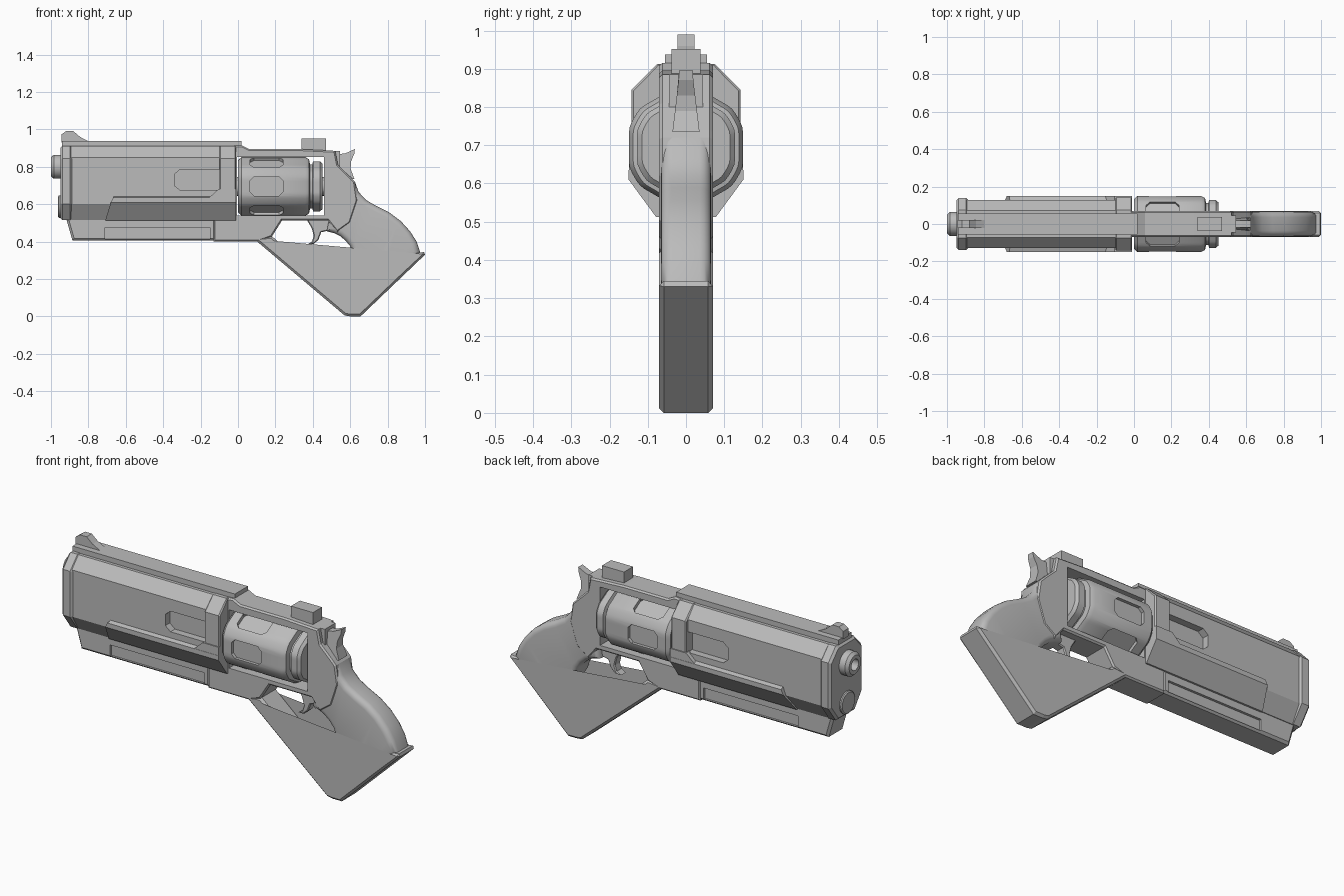
import bpy, bmesh, math
from mathutils import Matrix, Vector

if "Cube" in bpy.data.objects:
    bpy.data.objects.remove(bpy.data.objects["Cube"])

gray = bpy.data.materials.new("gunmetal gray")
gray.diffuse_color = (0.5, 0.5, 0.5, 1)
gray.use_nodes = True
gray.node_tree.nodes["Principled BSDF"].inputs["Base Color"].default_value = gray.diffuse_color


def finish(bm, name, smooth=False):
    bmesh.ops.recalc_face_normals(bm, faces=bm.faces)
    mesh = bpy.data.meshes.new(name)
    bm.to_mesh(mesh)
    bm.free()
    mesh.materials.append(gray)
    ob = bpy.data.objects.new(name, mesh)
    bpy.context.collection.objects.link(ob)
    if smooth:
        shade(ob)
    return ob


def shade(ob):
    bpy.ops.object.select_all(action='DESELECT')
    ob.select_set(True)
    bpy.context.view_layer.objects.active = ob
    bpy.ops.object.shade_smooth_by_angle(angle=math.radians(35))


def prism(name, pts, lo, hi, axis='y', bevel=0, seg=1, smooth=False):
    """Extrude a profile along y (points are x, z) or along x (points are y, z)."""
    bm = bmesh.new()
    def put(a, b, t):
        return (a, t, b) if axis == 'y' else (t, a, b)
    caps = [[bm.verts.new(put(a, b, t)) for a, b in pts] for t in (lo, hi)]
    faces = [bm.faces.new(c) for c in caps]
    n = len(pts)
    for i in range(n):
        j = (i + 1) % n
        bm.faces.new((caps[0][i], caps[0][j], caps[1][j], caps[1][i]))
    bmesh.ops.recalc_face_normals(bm, faces=bm.faces)
    if bevel:
        edges = {e for f in faces for e in f.edges}
        bmesh.ops.bevel(bm, geom=list(edges), offset=bevel, segments=seg,
                        profile=0.5, affect='EDGES', clamp_overlap=False)
    return finish(bm, name, smooth)


def mirrored(half):
    return half + [(-y, z) for y, z in reversed(half)]


def box(name, x0, x1, w, z0, z1, bevel=0):
    return prism(name, [(x0, z0), (x1, z0), (x1, z1), (x0, z1)], -w, w, bevel=bevel)


def lathe(name, prof, zc, hexagonal=False, n=48):
    """Sweep (x, radius) points around an x-wise axis, round or soft hexagonal."""
    bm = bmesh.new()
    rings = []
    for x, r in prof:
        ring = []
        for i in range(n):
            a = 2 * math.pi * i / n
            k = 1.0
            if hexagonal:
                off = (a + math.pi / 6) % (math.pi / 3) - math.pi / 6
                k = min(1 / math.cos(off), 1.05)
            ring.append(bm.verts.new((x, r * k * math.cos(a), zc + r * k * math.sin(a))))
        rings.append(ring)
    for p, q in zip(rings, rings[1:]):
        for i in range(n):
            j = (i + 1) % n
            bm.faces.new((p[i], p[j], q[j], q[i]))
    bm.faces.new(rings[0])
    bm.faces.new(rings[-1])
    return finish(bm, name, True)


def cut(ob, cutters):
    """Subtract each cutter, then remove it."""
    for c in cutters:
        m = ob.modifiers.new("cut", 'BOOLEAN')
        m.operation, m.solver, m.object = 'DIFFERENCE', 'EXACT', c
        bpy.context.view_layer.objects.active = ob
        bpy.ops.object.modifier_apply(modifier=m.name)
        bpy.data.objects.remove(c)


# barrel housing with a slotted pocket on each side
shell = [(0.072, 0.91), (0.128, 0.85), (0.128, 0.60), (0.072, 0.515)]
housing = prism("barrel_housing", mirrored(shell), -0.9, -0.01, 'x')
slot = [(-0.05, 0.675), (-0.31, 0.675), (-0.34, 0.70), (-0.34, 0.76),
        (-0.31, 0.785), (-0.05, 0.785)]
cut(housing, [prism("slot_cutter", slot, s * 0.09, s * 0.2) for s in (-1, 1)])

# muzzle collar, groove side, and rear collar
collar = [(0.075, 0.912), (0.138, 0.845), (0.138, 0.60), (0.075, 0.515)]
prism("muzzle_collar", mirrored(collar), -0.95, -0.885, 'x', bevel=0.012)
band = [(0.075, 0.912), (0.143, 0.845), (0.143, 0.62), (0.10, 0.60)]
rear_collar = prism("rear_collar", mirrored(band), -0.10, -0.01, 'x', bevel=0.006)

# lower side armour, raised toward the cylinder and slanted at the muzzle end
for s, side in ((-1, "near"), (1, "far")):
    bm = bmesh.new()
    section = [(0.06, 0.512), (0.078, 0.512), (0.15, 0.61), (0.15, 0.635), (0.12, 0.645), (0.06, 0.645)]
    ends = []
    for x, lean in ((-0.71, 0.5), (-0.01, 0)):
        ends.append([bm.verts.new((x + lean * max(0, z - 0.55), s * y, z)) for y, z in section])
    for i in range(6):
        j = (i + 1) % 6
        bm.faces.new((ends[0][i], ends[0][j], ends[1][j], ends[1][i]))
    for e in ends:
        bm.faces.new(e)
    finish(bm, side + "_lower_armour")
    riser = [(-0.16, 0.63), (-0.01, 0.63), (-0.01, 0.68), (-0.105, 0.68)]
    prism(side + "_armour_riser", riser, s * 0.12, s * 0.149)

# muzzle tube and the round plug beneath it
lathe("muzzle_tube", [(-0.9, 0.064), (-0.985, 0.064), (-1.0, 0.05), (-1.0, 0.03),
                      (-0.95, 0.03)], 0.80)
lathe("muzzle_plug", [(-0.9, 0.06), (-0.957, 0.06), (-0.962, 0.054)], 0.587, n=32)

# top rail and sights
box("top_rail", -0.94, 0.02, 0.055, 0.89, 0.937)
prism("front_sight", [(-0.945, 0.93), (-0.945, 0.972), (-0.92, 0.99), (-0.88, 0.99),
                      (-0.845, 0.96), (-0.80, 0.937), (-0.80, 0.93)], -0.022, 0.022)
box("rear_sight", 0.34, 0.47, 0.038, 0.88, 0.952)

# under-barrel rail with a recessed panel each side
under = prism("under_barrel", [(-0.92, 0.53), (-0.915, 0.51), (-0.885, 0.405), (-0.12, 0.405),
                               (-0.12, 0.53)], -0.068, 0.068, bevel=0.012)
cut(under, [prism("panel_cutter", [(-0.71, 0.415), (-0.15, 0.415), (-0.15, 0.475), (-0.71, 0.475)],
                  s * 0.055, s * 0.1) for s in (-1, 1)])

# receiver frame around the cylinder window
frame = [(-0.13, 0.40), (0.11, 0.40), (0.18, 0.425), (0.235, 0.512), (0.48, 0.512), (0.53, 0.45),
         (0.60, 0.50), (0.64, 0.62), (0.625, 0.72), (0.607, 0.74), (0.535, 0.81), (0.52, 0.885),
         (0.32, 0.895), (0.06, 0.895), (0.02, 0.915), (-0.06, 0.91), (-0.06, 0.525), (-0.13, 0.525)]
receiver = prism("receiver_frame", frame, -0.07, 0.07, bevel=0.008)
cut(receiver, [box("window_cutter", -0.005, 0.46, 0.2, 0.54, 0.852)])

# revolving cylinder with six flutes on its flats
ZC = 0.695
drum = lathe("cylinder", [(0.0, 0.115), (0.0, 0.132), (0.018, 0.149), (0.36, 0.149), (0.38, 0.138),
                          (0.385, 0.112), (0.397, 0.112), (0.402, 0.128), (0.438, 0.128),
                          (0.452, 0.115)], ZC, True, 72)
flute = [(0.065, -0.03), (0.085, -0.05), (0.22, -0.05), (0.24, -0.03),
         (0.24, 0.03), (0.22, 0.05), (0.085, 0.05), (0.065, 0.03)]
cutters = []
for i in range(6):
    c = prism("flute_cutter", flute, 0.131, 0.2)
    c.data.transform(Matrix.Translation((0, 0, ZC)) @ Matrix.Rotation(i * math.pi / 3, 4, 'X'))
    cutters.append(c)
cut(drum, cutters)
shade(drum)
lathe("cylinder_axle", [(-0.03, 0.05), (0.48, 0.05)], ZC, n=24)

# hammer, widening toward its base
hammer = prism("hammer", [(0.50, 0.80), (0.52, 0.865), (0.575, 0.872), (0.625, 0.895), (0.622, 0.87),
                          (0.605, 0.83), (0.602, 0.79), (0.622, 0.735), (0.56, 0.73)], -1, 1)
for v in hammer.data.vertices:
    v.co.y *= 0.018 + 0.12 * max(0, 0.88 - v.co.z)
box("hammer_seat", 0.47, 0.545, 0.045, 0.79, 0.885)

# trigger
prism("trigger", [(0.36, 0.53), (0.395, 0.47), (0.405, 0.43), (0.395, 0.40), (0.37, 0.385),
                  (0.405, 0.387), (0.43, 0.41), (0.445, 0.45), (0.49, 0.46), (0.49, 0.53)],
      -0.025, 0.025, bevel=0.005)

# rounded grip with finger grooves
grip = [(0.49, 0.54), (0.475, 0.455), (0.515, 0.445), (0.545, 0.43), (0.575, 0.405), (0.60, 0.375),
        (0.612, 0.335), (0.635, 0.30), (0.675, 0.288), (0.70, 0.268), (0.708, 0.24), (0.70, 0.205),
        (0.712, 0.172), (0.74, 0.152), (0.78, 0.15), (0.975, 0.34), (0.955, 0.40), (0.92, 0.455),
        (0.87, 0.51), (0.81, 0.555), (0.74, 0.59), (0.685, 0.622), (0.645, 0.665), (0.625, 0.72),
        (0.56, 0.72)]
prism("grip", grip, -0.066, 0.066, bevel=0.03, seg=4, smooth=True)

# guard loop running from the receiver to the heel of the grip
loop = [(0.08, 0.42), (0.10, 0.402), (0.57, 0.005), (0.60, 0.0), (0.655, 0.0), (1.0, 0.33),
        (0.995, 0.345), (0.93, 0.335), (0.77, 0.225), (0.775, 0.15), (0.70, 0.085), (0.58, 0.085),
        (0.18, 0.43)]
prism("guard_loop", loop, -0.07, 0.07, bevel=0.012)
